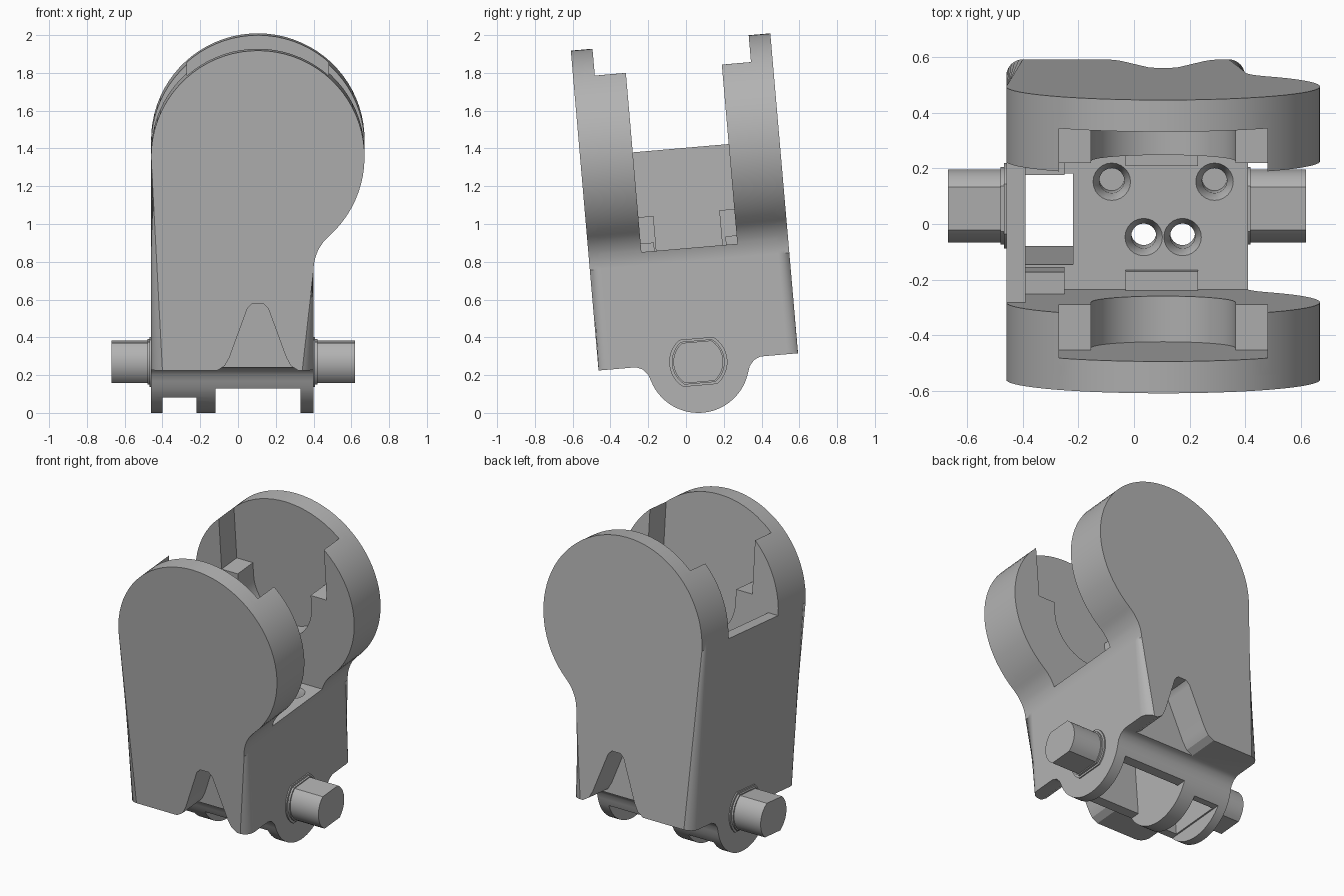
import bpy, bmesh
from math import sin, cos, atan2, sqrt, radians, pi
from mathutils import Matrix

cube = bpy.data.objects.get("Cube")
if cube:
    bpy.data.objects.remove(cube, do_unlink=True)

grey = bpy.data.materials.new("mid_grey")
grey.use_nodes = True
COLOUR = (0.45, 0.45, 0.45, 1)
grey.diffuse_color = COLOUR
grey.node_tree.nodes["Principled BSDF"].inputs["Base Color"].default_value = COLOUR

# Working frame: pin axis at the origin, upright; leaned back at the end
CX, CZ, R = 0.105, 1.135, 0.565      # round head centre and radius
LEFT, RIGHT, HALF = -0.46, 0.40, 0.53


def arc(cx, cy, r, a0, a1, n):
    return [(cx + r * cos(a0 + (a1 - a0) * i / n), cy + r * sin(a0 + (a1 - a0) * i / n))
            for i in range(n + 1)]


def make(name, bm):
    bmesh.ops.recalc_face_normals(bm, faces=bm.faces[:])
    mesh = bpy.data.meshes.new(name)
    bm.to_mesh(mesh)
    bm.free()
    mesh.materials.append(grey)
    ob = bpy.data.objects.new(name, mesh)
    bpy.context.collection.objects.link(ob)
    return ob


def prism_bm(points, axis, a, b):
    """Extrude a closed profile along x or y."""
    bm = bmesh.new()
    place = (lambda p, t: (t, p[0], p[1])) if axis == "x" else (lambda p, t: (p[0], t, p[1]))
    ends = [[bm.verts.new(place(p, t)) for p in points] for t in (a, b)]
    for ring in ends:
        bm.faces.new(ring)
    n = len(points)
    for i in range(n):
        j = (i + 1) % n
        bm.faces.new((ends[0][i], ends[0][j], ends[1][j], ends[1][i]))
    return bm


def prism(name, points, axis, a, b):
    return make(name, prism_bm(points, axis, a, b))


def box(name, x, y, z):
    return prism(name, [(x[0], z[0]), (x[1], z[0]), (x[1], z[1]), (x[0], z[1])], "y", *y)


def cone(name, x, y, z0, z1, r0, r1):
    bm = bmesh.new()
    m = Matrix.Translation((x, y, (z0 + z1) / 2))
    bmesh.ops.create_cone(bm, cap_ends=True, segments=24, radius1=r0, radius2=r1,
                          depth=z1 - z0, matrix=m)
    return make(name, bm)


def combine(target, tool, operation):
    mod = target.modifiers.new(tool.name, "BOOLEAN")
    mod.operation = operation
    mod.solver = "EXACT"
    mod.object = tool
    bpy.ops.object.select_all(action="DESELECT")
    bpy.context.view_layer.objects.active = target
    target.select_set(True)
    bpy.ops.object.modifier_apply(modifier=mod.name)
    bpy.data.objects.remove(tool, do_unlink=True)


# Housing: straight shank blending into an offset round head
blend = 0.24
dx = RIGHT + blend - CX
dz = sqrt((R + blend) ** 2 - dx ** 2)
turn = atan2(dz, -dx)
outline = [(LEFT, 0), (RIGHT, 0)]
outline += arc(RIGHT + blend, CZ - dz, blend, pi, turn, 10)
outline += arc(CX, CZ, R, turn - pi, pi, 48)[1:]
bm = prism_bm(outline, "y", -HALF, HALF)
rim = [e for e in bm.edges
       if abs(e.verts[0].co.y - e.verts[1].co.y) < 1e-5
       and max(v.co.z for v in e.verts) > 0.01]
bmesh.ops.bevel(bm, geom=rim, offset=0.06, segments=6, profile=0.5, affect="EDGES",
                clamp_overlap=False)
housing = make("housing", bm)

# Rounded hinge lug under the housing
lug = [(-0.33, 0.1), (-0.33, 0.0), (-0.295, -0.015), (-0.27, -0.045)]
lug += arc(0, 0, 0.27, radians(197), radians(343), 28)
lug += [(-y, z) for y, z in lug[3::-1]]
combine(housing, prism("hinge_lug", lug, "x", LEFT, RIGHT), "UNION")

# Gap between the two cheeks, lower on the right wall
gap = [(-0.39, 0.605), (0.9, 0.605), (0.9, 2), (-0.9, 2), (-0.9, CZ), (-0.39, CZ)]
combine(housing, prism("cheek_gap", gap, "y", -0.25, 0.26), "DIFFERENCE")

# Stepped pockets inside the cheeks, open at the top
step = 1.22
pocket = [(CX + 0.375, 2), (CX - 0.375, 2), (CX - 0.375, step), (CX - 0.26, step)]
pocket += arc(CX, CZ, 0.26, pi, 2 * pi, 24)
pocket += [(CX + 0.26, step), (CX + 0.375, step)]
for side in (-1, 1):
    combine(housing, prism("cheek_pocket", pocket, "y", side * 0.2, side * 0.415), "DIFFERENCE")

# Tapered notches at the foot of both cheeks
notch = [(-0.11, -0.05), (-0.11, 0.0), (-0.07, 0.025), (-0.045, 0.07), (0.05, 0.33),
         (0.075, 0.355)]
notch += [(2 * CX - x, z) for x, z in reversed(notch)]
for side in (-1, 1):
    combine(housing, prism("foot_notch", notch, "y", side * 0.335, side * 0.7), "DIFFERENCE")

# Underside: clearances through the lug, central cavity and side shaft
for name, x, y, z in (
        ("lug_clearance", (-0.12, 0.33), (-0.4, 0.4), (-0.5, -0.12)),
        ("small_lug_clearance", (-0.40, -0.22), (-0.4, 0.4), (-0.5, -0.17)),
        ("central_cavity", (-0.12, 0.33), (-0.18, 0.18), (-0.5, 0.42)),
        ("side_shaft", (-0.39, -0.22), (-0.16, 0.17), (-0.5, 0.8))):
    combine(housing, box(name, x, y, z), "DIFFERENCE")

# Countersunk holes in the floor: blind pair behind, through pair in front
for off, y, bottom in ((0.185, 0.14, 0.46), (0.07, -0.06, 0.38)):
    for side in (-1, 1):
        x = CX + side * off
        combine(housing, cone("floor_hole", x, y, bottom, 0.65, 0.045, 0.045), "DIFFERENCE")
        combine(housing, cone("countersink", x, y, 0.56, 0.62, 0.045, 0.075), "DIFFERENCE")

# Corner ledges and floor pads inside the gap
for name, x, y, z in (
        ("front_ledge", (-0.42, -0.25), (-0.28, -0.17), (0.55, 0.79)),
        ("back_ledge", (-0.42, -0.25), (0.18, 0.29), (0.55, 0.79)),
        ("front_pad", (-0.03, 0.23), (-0.28, -0.18), (0.55, 0.65)),
        ("back_pad", (-0.03, 0.23), (0.20, 0.29), (0.55, 0.65))):
    combine(housing, box(name, x, y, z), "UNION")

# Hinge pins with flats, each on a small flared collar
flat = radians(54)
pin = arc(0, 0, 0.132, -flat, flat, 10) + arc(0, 0, 0.132, pi - flat, pi + flat, 10)
parts = [housing]
for name, root, tip, face, s in (("right_pin", -0.43, -0.67, LEFT, -1),
                                 ("left_pin", 0.37, 0.62, RIGHT, 1)):
    parts.append(prism(name, pin, "x", root, tip))
    for k, (grow, out) in enumerate(((0.022, 0.008), (0.008, 0.02))):
        ring = [(y * (1 + grow / 0.13), z * (1 + grow / 0.13)) for y, z in pin]
        parts.append(prism(f"{name}_collar_{k + 1}", ring, "x", face - s * 0.02, face + s * out))

# Lean everything back and stand it on the ground
lean = Matrix.Translation((0, 0.065, 0.27)) @ Matrix.Rotation(radians(4.95), 4, "X")
for ob in parts:
    ob.data.transform(lean)
    bpy.ops.object.select_all(action="DESELECT")
    ob.select_set(True)
    bpy.context.view_layer.objects.active = ob
    bpy.ops.object.shade_smooth_by_angle(angle=radians(28))
    weighted = ob.modifiers.new("weighted_normals", "WEIGHTED_NORMAL")
    weighted.keep_sharp = True
